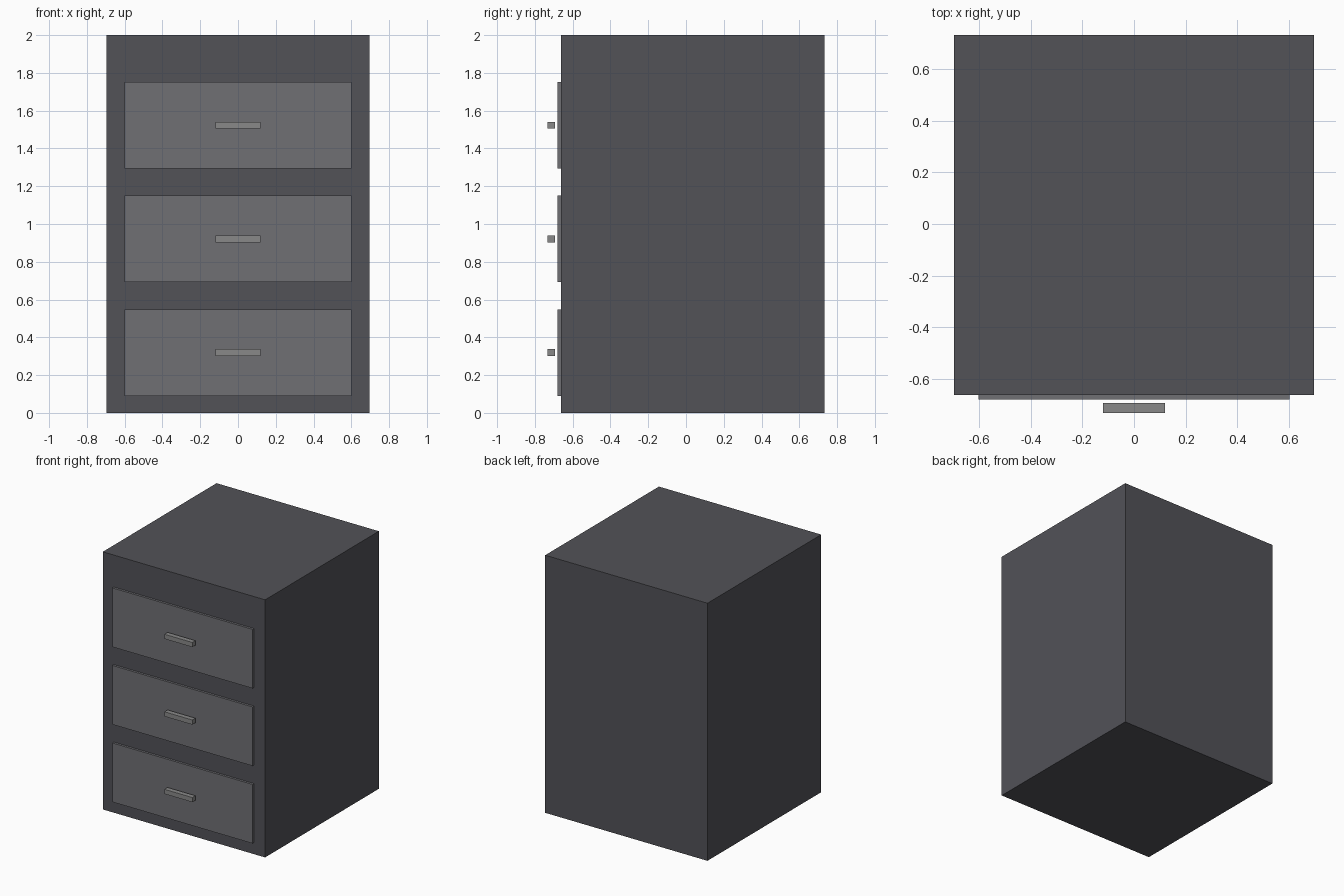
import bpy

if "Cube" in bpy.data.objects:
    bpy.data.objects.remove(bpy.data.objects["Cube"])


def material(name, color):
    mat = bpy.data.materials.new(name)
    mat.diffuse_color = (*color, 1)
    mat.use_nodes = True
    mat.node_tree.nodes["Principled BSDF"].inputs["Base Color"].default_value = mat.diffuse_color
    return mat


def box(name, lo, hi, mat):
    """Axis-aligned box between two corners."""
    center = [(a + b) / 2 for a, b in zip(lo, hi)]
    bpy.ops.mesh.primitive_cube_add(size=1, location=center)
    ob = bpy.context.object
    ob.name = name
    ob.scale = [b - a for a, b in zip(lo, hi)]
    bpy.ops.object.transform_apply(location=False, rotation=False, scale=True)
    ob.data.materials.append(mat)
    return ob


dark = material("dark_metal", (0.085, 0.085, 0.097))
mid = material("drawer_metal", (0.16, 0.16, 0.175))
light = material("handle_metal", (0.25, 0.25, 0.25))

# Cabinet body
W, FRONT, BACK = 0.697, -0.663, 0.732
box("cabinet_body", (-W, FRONT, 0), (W, BACK, 2), dark)

# Three drawer fronts, each with a bar handle standing just clear of it
PITCH = 0.602
for i, level in enumerate(("bottom", "middle", "top")):
    z = 0.09 + i * PITCH
    box(f"{level}_drawer_front", (-0.602, -0.681, z), (0.602, FRONT + 0.01, z + 0.458), mid)
    box(f"{level}_drawer_handle", (-0.12, -0.732, z + 0.211), (0.12, -0.694, z + 0.247), light)
